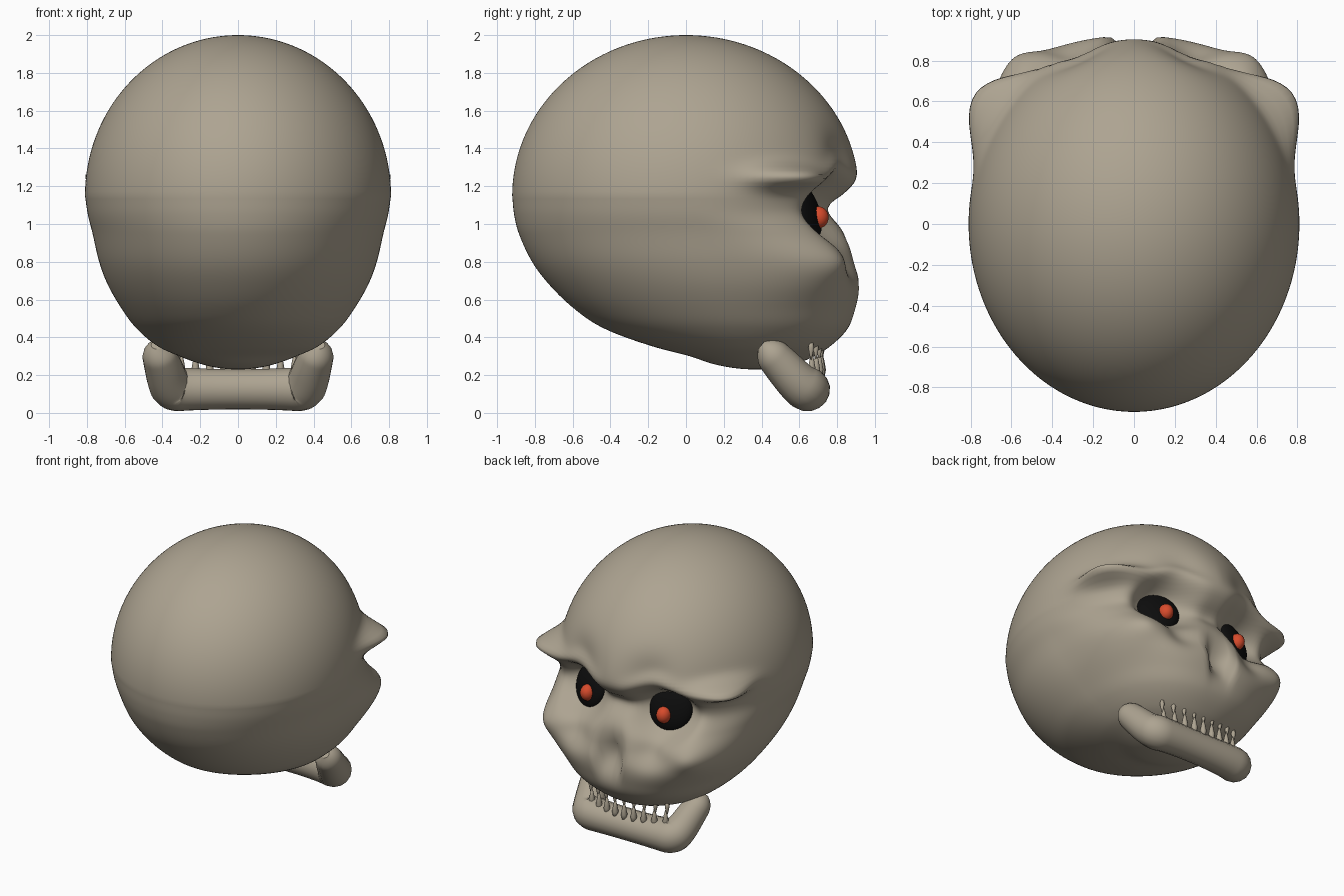
import bpy, bmesh, math
from math import sin, cos, pi, exp
from mathutils import Vector

cube = bpy.data.objects.get("Cube")
if cube:
    bpy.data.objects.remove(cube)


def material(name, colour):
    mat = bpy.data.materials.new(name)
    mat.use_nodes = True
    mat.diffuse_color = (*colour, 1)
    mat.node_tree.nodes["Principled BSDF"].inputs["Base Color"].default_value = (*colour, 1)
    return mat


bone = material("bone", (0.42, 0.37, 0.285))
black = material("black", (0.004, 0.004, 0.004))
red = material("red", (0.68, 0.07, 0.025))


def finish(obj, mat):
    obj.data.materials.append(mat)
    for poly in obj.data.polygons:
        poly.use_smooth = True
    return obj


def mesh_object(name, bm, mat):
    bmesh.ops.recalc_face_normals(bm, faces=bm.faces)
    mesh = bpy.data.meshes.new(name)
    bm.to_mesh(mesh)
    bm.free()
    obj = bpy.data.objects.new(name, mesh)
    bpy.context.collection.objects.link(obj)
    return finish(obj, mat)


def bump(value, centre, width):
    return exp(-((value - centre) / width) ** 2)


# Skull sections below the widest level:
# height, back, front, depth of widest point, half width, squareness
BOTTOM, WIDEST, TOP = 0.23, 1.15, 2.0
SECTIONS = [
    (0.23, 0.37, 0.37, 0.37, 0, 2),
    (0.26, 0.14, 0.58, 0.36, 0.2, 2),
    (0.3, 0.02, 0.68, 0.34, 0.31, 2.1),
    (0.35, -0.17, 0.76, 0.3, 0.42, 2.2),
    (0.45, -0.44, 0.86, 0.25, 0.54, 2.4),
    (0.55, -0.59, 0.9, 0.2, 0.615, 2.6),
    (0.68, -0.725, 0.92, 0.15, 0.69, 3),
    (0.8, -0.815, 0.9, 0.1, 0.735, 3.2),
    (0.95, -0.885, 0.86, 0.05, 0.77, 2.6),
    (1.05, -0.91, 0.88, 0.02, 0.795, 2.1),
    (1.15, -0.92, 0.92, 0, 0.81, 2),
]


def level(z):
    return math.acos(max(-1, min(1, 1 - (z - BOTTOM) / (WIDEST - BOTTOM))))


def section(z):
    """Interpolate the section table, or use the domed ellipsoid above it."""
    if z >= WIDEST:
        k = math.sqrt(max(0, 1 - ((z - WIDEST) / (TOP - WIDEST)) ** 2))
        return -0.92 * k, 0.92 * k, 0, 0.81 * k, 2
    t = level(z)
    keys = [level(row[0]) for row in SECTIONS]
    last = len(keys) - 1
    i = max(j for j in range(last) if keys[j] <= t)

    def slope(j, c):
        a, b = max(j - 1, 0), min(j + 1, last)
        return (SECTIONS[b][c] - SECTIONS[a][c]) / (keys[b] - keys[a])

    h = keys[i + 1] - keys[i]
    u = (t - keys[i]) / h
    s = u * u * (3 - 2 * u)
    return [SECTIONS[i][c] * (1 - s) + SECTIONS[i + 1][c] * s
            + h * u * (1 - u) * ((1 - u) * slope(i, c) - u * slope(i + 1, c))
            for c in range(1, 6)]


def sculpt(x, y, z):
    """Shape the face: brow, sockets, nose and cheeks."""
    if y <= 0:
        return x, y, z
    side = abs(x)
    f = min(1, y / 0.3)
    front = f * f * (3 - 2 * f)
    angle = math.atan2(y, side)
    # hollow forehead flanks, arched brow, nose bridge, nasal opening, cheeks
    dy = -0.05 * bump(side, 0.27, 0.15) * bump(z, 1.33, 0.15)
    arch = 1.24 + 0.08 * bump(side, 0.3, 0.16)
    dy += 0.025 * bump(z, arch, 0.05) * bump(side, 0.33, 0.2)
    dy -= 0.14 * bump(z, 1.09, 0.1) * bump(x, 0, 0.25)
    dy -= 0.12 * exp(-(x / 0.085) ** 4) * bump(z, 0.72, 0.13)
    dy -= 0.07 * bump(side, 0.3, 0.12) * bump(z, 0.82, 0.11)
    dy += 0.07 * bump(side, 0.62, 0.12) * bump(z, 0.8, 0.13)
    y += dy * front
    # eye socket
    d = ((side - 0.33) / 0.22) ** 2 + ((z - 1.06) / 0.17) ** 2
    floor = 0.62 - 0.35 * (side - 0.31) - 0.3 * (z - 1.06)
    y += min(0, floor - y) * exp(-d * d) * front
    # brow wing flaring outwards
    flare = 0.165 * bump(angle, 0.68, 0.23) * bump(z, 1.25, 0.06)
    x += math.copysign(flare * cos(angle), x)
    y += flare * sin(angle)
    return x, y, z


def build_skull():
    around, low, high = 180, 90, 60
    heights = [BOTTOM + (WIDEST - BOTTOM) * (1 - cos(pi / 2 * i / low)) for i in range(1, low + 1)]
    heights += [WIDEST + (TOP - WIDEST) * sin(pi / 2 * i / high) for i in range(1, high)]
    bm = bmesh.new()
    rings = []
    for z in heights:
        back, front, mid, width, square = section(z)
        ring = []
        for j in range(around):
            a = 2 * pi * j / around
            c, s = cos(a), sin(a)
            n = square if s > 0 else 2
            x = math.copysign(abs(c) ** (2 / n), c) * width
            reach = front - mid if s > 0 else mid - back
            y = mid + math.copysign(abs(s) ** (2 / n), s) * reach
            ring.append(bm.verts.new(sculpt(x, y, z)))
        rings.append(ring)
    for lower, upper in zip(rings, rings[1:]):
        for j in range(around):
            k = (j + 1) % around
            bm.faces.new((lower[j], lower[k], upper[k], upper[j]))
    for ring, tip in ((rings[0], (0, 0.37, BOTTOM)), (rings[-1], (0, 0, TOP))):
        pole = bm.verts.new(tip)
        for j in range(around):
            bm.faces.new((ring[j], ring[(j + 1) % around], pole))
    mesh_object("skull", bm, bone)


def ball(name, centre, size, mat, turn=(0, 0, 0)):
    bpy.ops.mesh.primitive_uv_sphere_add(segments=40, ring_count=24, location=centre, rotation=turn)
    obj = bpy.context.object
    obj.name = name
    obj.scale = size
    finish(obj, mat)


def build_jaw():
    half = [(0.43, 0.4, 0.36, 0.3), (0.43, 0.43, 0.335, 0.85), (0.4, 0.5, 0.26, 1),
            (0.37, 0.59, 0.16, 1.1), (0.34, 0.64, 0.125, 1.2), (0.26, 0.65, 0.125, 1.13),
            (0.1, 0.655, 0.125, 1.08)]
    path = half + [(-x, y, z, r) for x, y, z, r in reversed(half)]
    curve = bpy.data.curves.new("lower_jaw", "CURVE")
    curve.dimensions = "3D"
    curve.bevel_depth = 0.1
    curve.bevel_resolution = 6
    curve.use_fill_caps = True
    spline = curve.splines.new("NURBS")
    spline.points.add(len(path) - 1)
    for point, (x, y, z, r) in zip(spline.points, path):
        point.co = (x, y, z, 1)
        point.radius = r
    spline.order_u = 3
    spline.use_endpoint_u = True
    spline.resolution_u = 8
    obj = bpy.data.objects.new("lower_jaw", curve)
    bpy.context.collection.objects.link(obj)
    bpy.ops.object.select_all(action="DESELECT")
    obj.select_set(True)
    bpy.context.view_layer.objects.active = obj
    bpy.ops.object.convert(target="MESH")
    finish(bpy.context.object, bone)


def build_teeth(name, count, span, base, height, radius):
    """A curved row of spindle teeth; negative height points down."""
    bm = bmesh.new()
    for i in range(count):
        x = span * (2 * i / (count - 1) - 1)
        root = Vector((x, 0.72 - 0.6 * x * x, base))
        rings = []
        for up, wide in ((0, 0.6), (0.35, 1), (0.7, 0.6), (1, 0.1)):
            rings.append([bm.verts.new(root + Vector((
                radius * wide * cos(2 * pi * j / 10),
                radius * wide * sin(2 * pi * j / 10), height * up))) for j in range(10)])
        for a, b in zip(rings, rings[1:]):
            for j in range(10):
                k = (j + 1) % 10
                bm.faces.new((a[j], a[k], b[k], b[j]))
        bm.faces.new(rings[0])
        bm.faces.new(rings[-1])
    mesh_object(name, bm, bone)


build_skull()
for label, s in (("left", 1), ("right", -1)):
    ball(label + "_eye", (s * 0.325, 0.635, 1.06), (0.148, 0.06, 0.155), black, (0.28, 0, -s * 0.35))
    ball(label + "_pupil", (s * 0.31, 0.7, 1.035), (0.05, 0.055, 0.058), red)
build_jaw()
build_teeth("lower_teeth", 9, 0.3, 0.18, 0.14, 0.022)
build_teeth("upper_teeth", 9, 0.31, 0.38, -0.1, 0.016)
